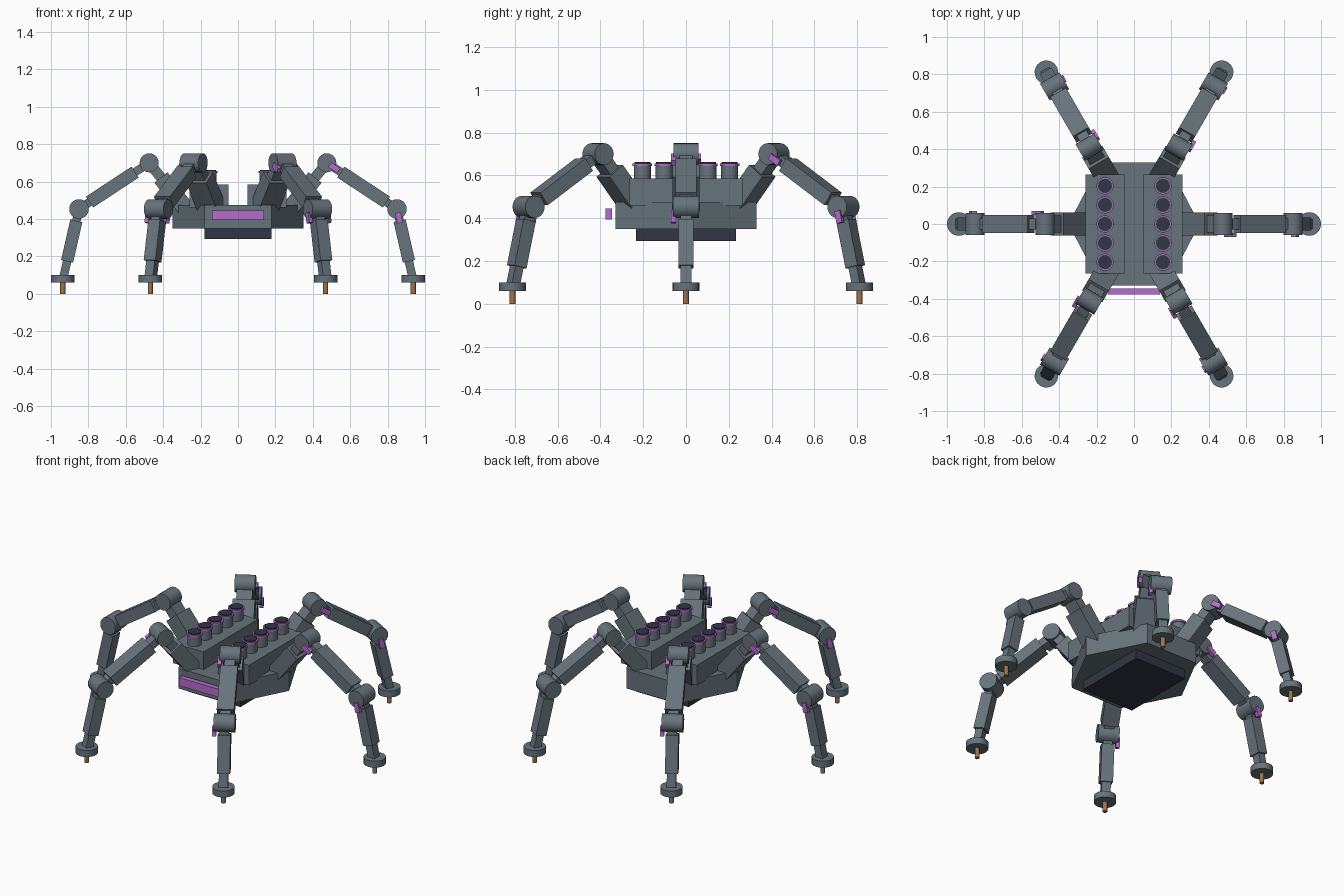
import bpy, bmesh, math
from mathutils import Matrix, Vector

if "Cube" in bpy.data.objects:
    bpy.data.objects.remove(bpy.data.objects["Cube"])


def material(name, rgb):
    m = bpy.data.materials.new(name)
    m.diffuse_color = (*rgb, 1)
    m.use_nodes = True
    m.node_tree.nodes["Principled BSDF"].inputs["Base Color"].default_value = m.diffuse_color
    return m


GREY = material("steel_grey", (0.135, 0.172, 0.2))
NAVY = material("dark_navy", (0.03, 0.037, 0.055))
PURPLE = material("purple", (0.46, 0.15, 0.62))
COPPER = material("copper", (0.36, 0.17, 0.07))


def finish(name, bm, mat, matrix=Matrix(), smooth=False):
    bmesh.ops.recalc_face_normals(bm, faces=bm.faces)
    me = bpy.data.meshes.new(name)
    bm.to_mesh(me)
    bm.free()
    me.transform(matrix)
    me.materials.append(mat)
    ob = bpy.data.objects.new(name, me)
    bpy.context.collection.objects.link(ob)
    if smooth:
        bpy.ops.object.select_all(action='DESELECT')
        ob.select_set(True)
        bpy.context.view_layer.objects.active = ob
        bpy.ops.object.shade_smooth_by_angle(angle=math.radians(35))
    return ob


def box(name, lo, hi, mat, matrix=Matrix()):
    lo, hi = Vector(lo), Vector(hi)
    bm = bmesh.new()
    bmesh.ops.create_cube(bm, size=1)
    place = Matrix.Translation((lo + hi) / 2) @ Matrix.Diagonal((*(hi - lo), 1))
    bmesh.ops.transform(bm, matrix=place, verts=bm.verts)
    return finish(name, bm, mat, matrix)


def cylinder(name, center, radius, depth, mat, matrix=Matrix(), axis='Z', sides=20):
    bm = bmesh.new()
    bmesh.ops.create_cone(bm, cap_ends=True, segments=sides, radius1=radius,
                          radius2=radius, depth=depth)
    turn = Matrix.Rotation(math.pi / 2, 4, 'X') if axis == 'Y' else Matrix()
    return finish(name, bm, mat, matrix @ Matrix.Translation(center) @ turn, True)


def beam(name, a, b, t0, t1, width, thick, mat, matrix, side=0.0):
    """Box along part of the line a-b in the leg's (radius, height) plane."""
    a, b = Vector((a[0], 0, a[1])), Vector((b[0], 0, b[1]))
    d = b - a
    frame = Matrix.Translation(a) @ Matrix.Rotation(-math.atan2(d.z, d.x), 4, 'Y')
    n = d.length
    return box(name, (t0 * n, side - width / 2, -thick / 2),
               (t1 * n, side + width / 2, thick / 2), mat, matrix @ frame)


# Hexagonal hull
bm = bmesh.new()
outline = [(0.35, 0), (0.178, 0.33), (-0.178, 0.33),
           (-0.35, 0), (-0.178, -0.33), (0.178, -0.33)]
base = bm.faces.new([bm.verts.new((x, y, 0.35)) for x, y in outline])
top = bmesh.ops.extrude_face_region(bm, geom=[base])["geom"]
bmesh.ops.translate(bm, vec=(0, 0, 0.125),
                    verts=[g for g in top if isinstance(g, bmesh.types.BMVert)])
finish("hull", bm, GREY)

# Belly plate and front light bar
box("belly_plate", (-0.18, -0.233, 0.293), (0.18, 0.233, 0.352), NAVY)
box("front_light", (-0.14, -0.377, 0.395), (0.14, -0.345, 0.445), PURPLE)

# Raised decks with launch tubes on each side
for s in (-1, 1):
    xs = sorted((s * 0.05, s * 0.26))
    box("deck", (xs[0], -0.265, 0.46), (xs[1], 0.265, 0.585), GREY)
    for i in range(5):
        x, y = s * 0.155, (i - 2) * 0.102
        cylinder("tube", (x, y, 0.617), 0.040, 0.08, GREY)
        cylinder("tube_ring", (x, y, 0.651), 0.046, 0.012, PURPLE)
        cylinder("tube_cap", (x, y, 0.640), 0.0375, 0.045, NAVY, sides=12)

# Six identical legs arranged radially
ROOT, HIP, KNEE, ANKLE = (0.25, 0.42), (0.475, 0.70), (0.85, 0.453), (0.935, 0.08)
for k in range(6):
    M = Matrix.Rotation(math.radians(60 * k), 4, 'Z')
    # Coxa
    beam("coxa_link", ROOT, HIP, 0, 1, 0.09, 0.055, GREY, M)
    beam("coxa", ROOT, HIP, 0, 0.72, 0.125, 0.09, GREY, M)
    # Thigh
    beam("thigh_link", HIP, KNEE, 0, 1, 0.06, 0.045, GREY, M)
    beam("thigh", HIP, KNEE, 0.2, 0.85, 0.098, 0.07, GREY, M)
    # Shin
    beam("shin_link", KNEE, ANKLE, 0, 1, 0.052, 0.045, GREY, M)
    beam("shin", KNEE, ANKLE, 0.17, 0.75, 0.072, 0.066, GREY, M)
    # Joints
    cylinder("hip_joint", (HIP[0], 0, HIP[1]), 0.051, 0.115, GREY, M, 'Y')
    cylinder("knee_joint", (KNEE[0], 0, KNEE[1]), 0.052, 0.12, GREY, M, 'Y')
    # Joint lights on one flank
    beam("hip_light", HIP, KNEE, 0.04, 0.17, 0.022, 0.03, PURPLE, M, -0.058)
    beam("knee_light", KNEE, ANKLE, 0.05, 0.2, 0.022, 0.03, PURPLE, M, -0.058)
    # Foot and spike
    cylinder("foot", (0.937, 0, 0.08), 0.063, 0.04, GREY, M)
    cylinder("foot_spike", (0.937, 0, 0.032), 0.0135, 0.064, COPPER, M, sides=12)
